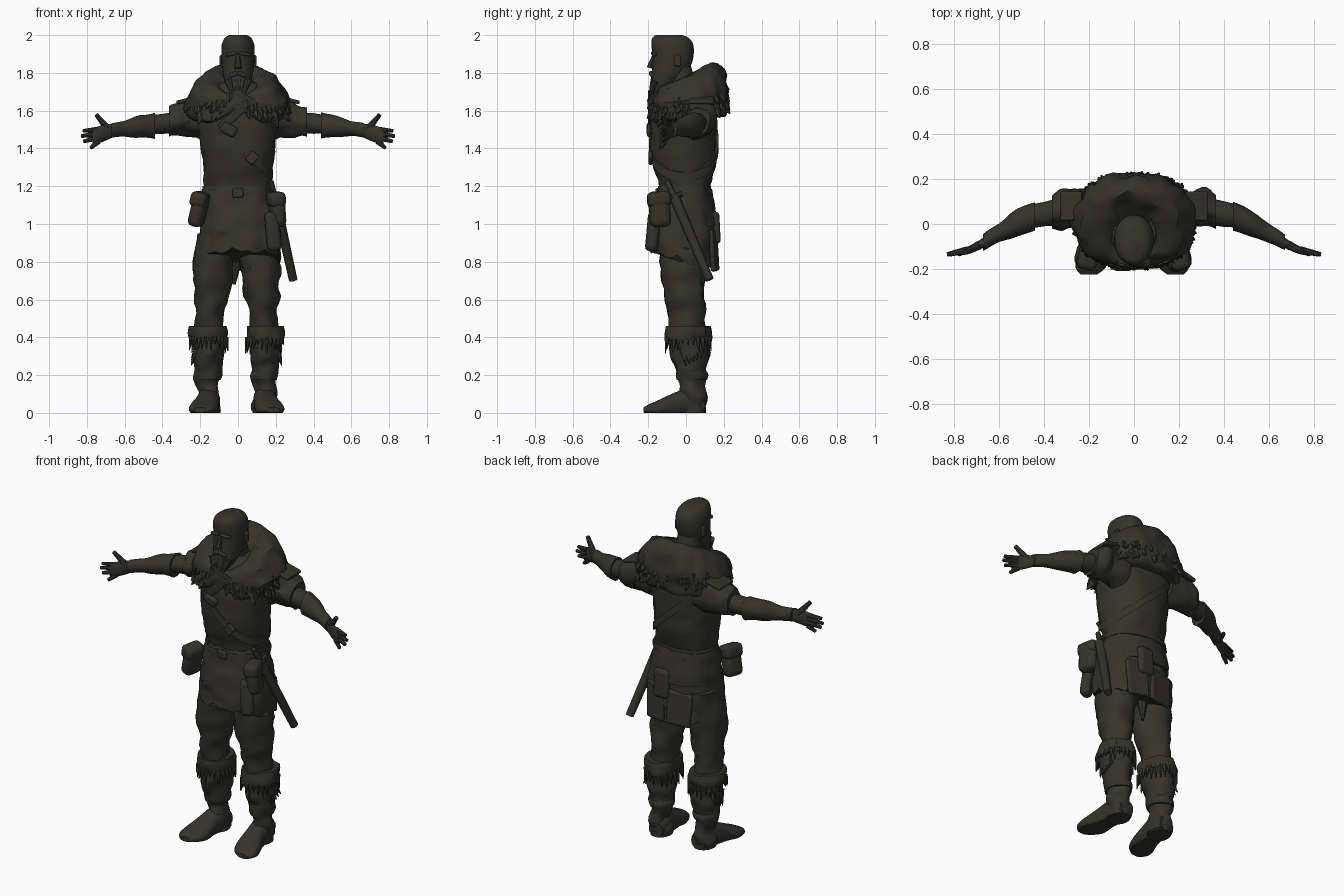
import bpy, bmesh, math, random
from mathutils import Vector, Matrix, noise

random.seed(4)
cube = bpy.data.objects.get("Cube")
if cube:
    bpy.data.objects.remove(cube)

COLOUR = (0.034, 0.034, 0.022, 1)
mat = bpy.data.materials.new("dark_olive")
mat.use_nodes = True
mat.diffuse_color = COLOUR
bsdf = mat.node_tree.nodes["Principled BSDF"]
bsdf.inputs["Base Color"].default_value = COLOUR
bsdf.inputs["Roughness"].default_value = 0.8
parts = []


def finish(name, bm):
    bmesh.ops.recalc_face_normals(bm, faces=bm.faces[:])
    mesh = bpy.data.meshes.new(name)
    bm.to_mesh(mesh)
    bm.free()
    mesh.materials.append(mat)
    obj = bpy.data.objects.new(name, mesh)
    bpy.context.collection.objects.link(obj)
    parts.append(obj)
    return obj


def smooth_rings(rings, steps):
    """Catmull-Rom interpolation between the key rings."""
    out = []
    last = len(rings) - 1
    for i in range(last):
        a, b, c, d = (rings[min(max(k, 0), last)] for k in (i - 1, i, i + 1, i + 2))
        for s in range(steps):
            t = s / steps
            out.append([q + t / 2 * (r - p + t * (2 * p - 5 * q + 4 * r - u + t * (3 * q - p - 3 * r + u)))
                        for p, q, r, u in zip(a, b, c, d)])
    return out + [list(rings[-1])]


def loft(name, rings, axis="z", side=1, sides=24, steps=3, rough=0.0, power=1.0, lean=0, warp=None):
    """Skin over elliptical rings: centre x, y, z, two radii, optional own tilt."""
    bm = bmesh.new()
    rows = []
    for ring in smooth_rings(rings, steps):
        x, y, z, a, b = ring[:5]
        slope = ring[5] if len(ring) > 5 else 0
        row = []
        for k in range(sides):
            t = math.tau * k / sides
            u, v = (math.copysign(abs(f) ** power, f) for f in (math.cos(t), math.sin(t)))
            off = Vector({"x": (0, a * u, b * v), "y": (a * u, 0, b * v), "z": (a * u, b * v, 0)}[axis])
            p = Vector((x, y, z)) + off
            p += off.normalized() * noise.noise(p * 14 + Vector((side, 0, 0))) * rough
            if axis == "z":
                p.z += slope * off.y + lean * off.x
            p.x *= side
            if warp:
                warp(p)
            p.z = max(p.z, 0)
            row.append(bm.verts.new(p))
        rows.append(row)
    for r, s in zip(rows, rows[1:]):
        for k in range(sides):
            n = (k + 1) % sides
            bm.faces.new((r[k], r[n], s[n], s[k]))
    bm.faces.new(rows[0])
    bm.faces.new(rows[-1])
    return finish(name, bm)


def rods(name, items, sides=8):
    """Tapered rods, each given as start, end, start radius, end radius."""
    bm = bmesh.new()
    for p, q, r, e in items:
        p, q = Vector(p), Vector(q)
        turn = (q - p).to_track_quat("Z", "Y").to_matrix().to_4x4()
        bmesh.ops.create_cone(bm, cap_ends=True, segments=sides, radius1=r, radius2=e, depth=(q - p).length,
                              matrix=Matrix.Translation((p + q) / 2) @ turn)
    return finish(name, bm)


def box(name, at, size, rot=(0, 0, 0), bevel=0.012):
    bm = bmesh.new()
    bmesh.ops.create_cube(bm, size=1, matrix=Matrix.Diagonal((*size, 1)))
    obj = finish(name, bm)
    obj.location, obj.rotation_euler = at, rot
    mod = obj.modifiers.new("soft_edges", "BEVEL")
    mod.width, mod.segments = bevel, 3
    return obj


# Tunic with flared, ragged skirt that hangs lower at the back
def ragged(p):
    if p.z < 0.95:
        p.z += 0.04 * noise.noise(p * 25)

loft("tunic_skirt", [(.01, -.013, .81, .215, .175, -.3), (.01, -.013, .9, .218, .175, -.2),
     (.01, -.01, 1.02, .208, .165, -.1), (0, -.01, 1.12, .197, .15, 0), (0, -.005, 1.2, .182, .135, 0)],
     sides=40, rough=.02, power=.9, warp=ragged)
loft("tunic_overlap", [(0, .02, 1, .19, .15, -.05), (0, .01, 1.08, .192, .145, 0), (0, 0, 1.2, .175, .132, 0)],
     sides=32, rough=.015, power=.9)
loft("tunic_body", [(0, -.005, 1.14, .18, .132), (0, -.005, 1.2, .178, .133), (0, -.01, 1.3, .185, .165),
     (0, -.015, 1.42, .198, .175), (0, -.01, 1.55, .21, .175), (0, .01, 1.66, .2, .155), (0, .01, 1.75, .1, .1)],
     sides=32, rough=.016, power=.9)
loft("belt", [(0, -.005, 1.15, .194, .15), (0, -.005, 1.185, .189, .144)], rough=.014, steps=2, sides=32, power=.9)
box("belt_buckle", (0, -.152, 1.165), (.06, .02, .05))

# Chest straps
loft("baldric", [(-.01, -.012, 1.4, .193, .185), (-.01, -.012, 1.45, .196, .185)],
     steps=2, sides=32, lean=-.9, power=.9)
box("upper_strap", (-.02, -.19, 1.575), (.2, .02, .045), (.1, -.75, 0), .006)
box("chest_pouch", (-.05, -.188, 1.5), (.09, .04, .06), (0, .5, 0), .018)
box("strap_buckle", (.075, -.188, 1.35), (.05, .02, .06), (0, .73, 0), .006)


# Fur mantle, parted below the chin and dipped under the beard
def part_front(p):
    if p.y < 0:
        near = max(0, 1 - abs(p.x) / .13)
        p.z += (.08 if p.z < 1.64 else -.05) * near

loft("fur_mantle", [(0, -.02, 1.74, .08, .1, .55), (0, 0, 1.785, .13, .14, .5), (0, .01, 1.765, .205, .175, .3),
     (0, .015, 1.685, .262, .205, .15), (0, .015, 1.605, .266, .205, .1), (0, .01, 1.55, .22, .19, .1),
     (0, 0, 1.56, .1, .1, .1)], sides=48, rough=.03, power=.85, warp=part_front)
tufts = []
for k in range(130):
    t = random.uniform(0, math.tau)
    h = random.uniform(-.07, .07)
    c, v = (math.copysign(abs(f) ** .85, f) for f in (math.cos(t), math.sin(t)))
    grow = 1 - 40 * max(h, 0) ** 2
    base = Vector((.255 * grow * c, .015 + .195 * grow * v, 1.64 + h + .03 * v))
    part_front(base)
    out = Vector((c, v, -1.3)) * random.uniform(.02, .03)
    tufts.append((base, base + out, .022, .003))
rods("fur_tufts", tufts, 5)

# Head with full beard: front y, back y, height, half width
skull = [(-.18, -.12, 1.69, .03), (-.19, -.09, 1.72, .055), (-.186, -.02, 1.77, .074), (-.178, .022, 1.83, .084),
         (-.176, .04, 1.89, .088), (-.184, .038, 1.95, .086), (-.178, .015, 1.985, .07), (-.16, -.02, 2, .045)]
loft("head", [(0, (f + b) / 2, z, w, (b - f) / 2) for f, b, z, w in skull], sides=28, power=.95)
loft("neck", [(0, 0, 1.6, .1, .1), (0, -.02, 1.72, .075, .08), (0, -.035, 1.84, .065, .06)])
rods("nose", [((0, -.165, 1.9), (0, -.19, 1.825), .01, .019)])
for s in (1, -1):
    box("brow", (s * .035, -.171, 1.9), (.06, .02, .018), (0, s * .15, s * .25), .008)
    box("moustache", (s * .022, -.182, 1.792), (.05, .02, .024), (0, s * .4, s * .3), .009)
rods("beard_locks", [((x, -.165, 1.76), (x * .6, -.187, 1.69), .024, .01) for x in (-.05, -.025, 0, .025, .05)])

for s, label in ((1, "left"), (-1, "right")):
    def at(x, y, z):
        return (s * x, y, z)

    box(label + "_ear", at(.088, -.045, 1.865), (.018, .035, .06), bevel=.008)

    # Arms, sleeves and bracers
    loft(label + "_sleeve", [(.15, .05, 1.55, .1, .12), (.26, .072, 1.565, .082, .1), (.32, .07, 1.548, .078, .09),
         (.365, .06, 1.54, .07, .08)], "x", s, rough=.03)
    box(label + "_shoulder_plate", at(.278, .08, 1.655), (.1, .13, .02), (0, s * .25, 0), .008)
    loft(label + "_upper_arm", [(.28, .065, 1.54, .06, .06), (.4, .045, 1.532, .055, .053),
         (.48, .03, 1.525, .052, .05)], "x", s, rough=.006)
    loft(label + "_bracer", [(.44, .035, 1.522, .064, .07), (.52, .005, 1.516, .058, .056),
         (.6, -.04, 1.505, .044, .041), (.67, -.082, 1.495, .034, .036)], "x", s, rough=.008)
    loft(label + "_palm", [(.64, -.065, 1.498, .024, .028), (.69, -.095, 1.488, .021, .042),
         (.74, -.118, 1.472, .017, .045), (.77, -.127, 1.463, .011, .04)], "x", s, 16)
    digits = [((.69, -.095, 1.505), (.75, -.125, 1.578), .02)]
    digits += [((.74, -.115, 1.5 - .021 * k), (x, -.135, z), .016)
               for k, (x, z) in enumerate(((.82, 1.493), (.83, 1.465), (.817, 1.437), (.78, 1.403)))]
    rods(label + "_fingers", [(at(*p), at(*q), r, r * .6) for p, q, r in digits])

    # Legs, boots and fur cuffs; the right leg stands slightly wider
    d = 0 if s > 0 else .015

    def leg(name, rings, axis="z", **extra):
        loft(label + name, [(r[0] + d, *r[1:]) for r in rings], axis, s, **extra)

    leg("_trouser", [(.1, 0, .95, .1, .13), (.115, -.01, .8, .105, .13), (.123, -.015, .7, .1, .115),
        (.13, -.005, .58, .083, .1), (.135, 0, .5, .075, .095), (.14, .01, .38, .075, .09)], rough=.02)
    leg("_boot_shaft", [(.142, .015, .44, .085, .1), (.145, .02, .32, .08, .103), (.145, .025, .24, .07, .088),
        (.143, .037, .16, .056, .07), (.14, .035, .08, .06, .068), (.14, .035, .01, .058, .065)], rough=.022, steps=5)
    leg("_boot_foot", [(.135, .1, .045, .045, .045), (.138, .03, .06, .058, .075), (.15, -.06, .045, .064, .062),
        (.165, -.14, .025, .076, .045), (.178, -.195, .02, .066, .026), (.185, -.225, .015, .035, .014)], "y", power=.85)
    leg("_boot_sole", [(.138, .035, 0, .06, .07), (.138, .035, .03, .06, .07)], steps=1)
    leg("_boot_cuff", [(.14, .012, .385, .094, .118), (.14, .012, .42, .099, .122), (.14, .012, .46, .094, .115)],
        rough=.02)
    fringe = []
    for k in range(26):
        t = math.tau * k / 26
        x, y = .14 + d + .09 * math.cos(t), .012 + .112 * math.sin(t)
        drop = random.uniform(0, .06)
        fringe.append((at(x, y, .4), at(x + .012 * math.cos(t), y + .01 * math.sin(t), .37 - drop), .014, .002))
    for k in range(5):
        fringe.append((at(.205 + d, .02 * k - .02, .34), at(.232 + d, .02 * k, .25 + .01 * k), .02, .002))
    rods(label + "_cuff_fringe", fringe, 5)
    leg("_ankle_wrap", [(.143, .033, .175, .064, .08), (.143, .035, .2, .07, .085), (.145, .03, .22, .068, .084)],
        rough=.012)

    # Belt pouches, the right one swinging outwards
    swing = -.08 if s > 0 else .25
    box(label + "_belt_pouch", at(.208, -.14, 1.075), (.078, .11, .18), (.05, swing, s * .25), .03)
    box(label + "_pouch_flap", at(.202, -.143, 1.13), (.088, .122, .08), (.05, swing, s * .25), .025)

# Cloth and pouches at the hip and back
box("hip_cloth", (.185, -.175, .96), (.075, .06, .21), (-.12, -.05, .4), .025)
box("back_pouch", (.05, .155, .98), (.1, .05, .17), (.05, 0, 0), .02)
box("back_cloth_left", (.1, .148, .86), (.13, .025, .22), (.05, .05, -.2))
box("back_cloth_right", (-.06, .15, .85), (.15, .025, .2), (.05, -.05, .15))
rods("hanging_strip", [((-.01, .06, .86), (-.02, .05, .68), .045, .008)])

# Sheathed sword on the left hip
hilt, guard, tip = (.175, -.1, 1.225), (.195, -.06, 1.14), (.292, .125, .705)
rods("scabbard", [(guard, tip, .028, .023)], 10)
rods("sword_grip", [(hilt, guard, .014, .016)], 10)
rods("sword_guard", [((.2, -.09, 1.135), (.2, -.02, 1.16), .014, .014)])

bpy.ops.object.select_all(action="DESELECT")
for obj in parts:
    obj.select_set(True)
bpy.context.view_layer.objects.active = parts[0]
bpy.ops.object.shade_smooth_by_angle(angle=math.radians(40))
